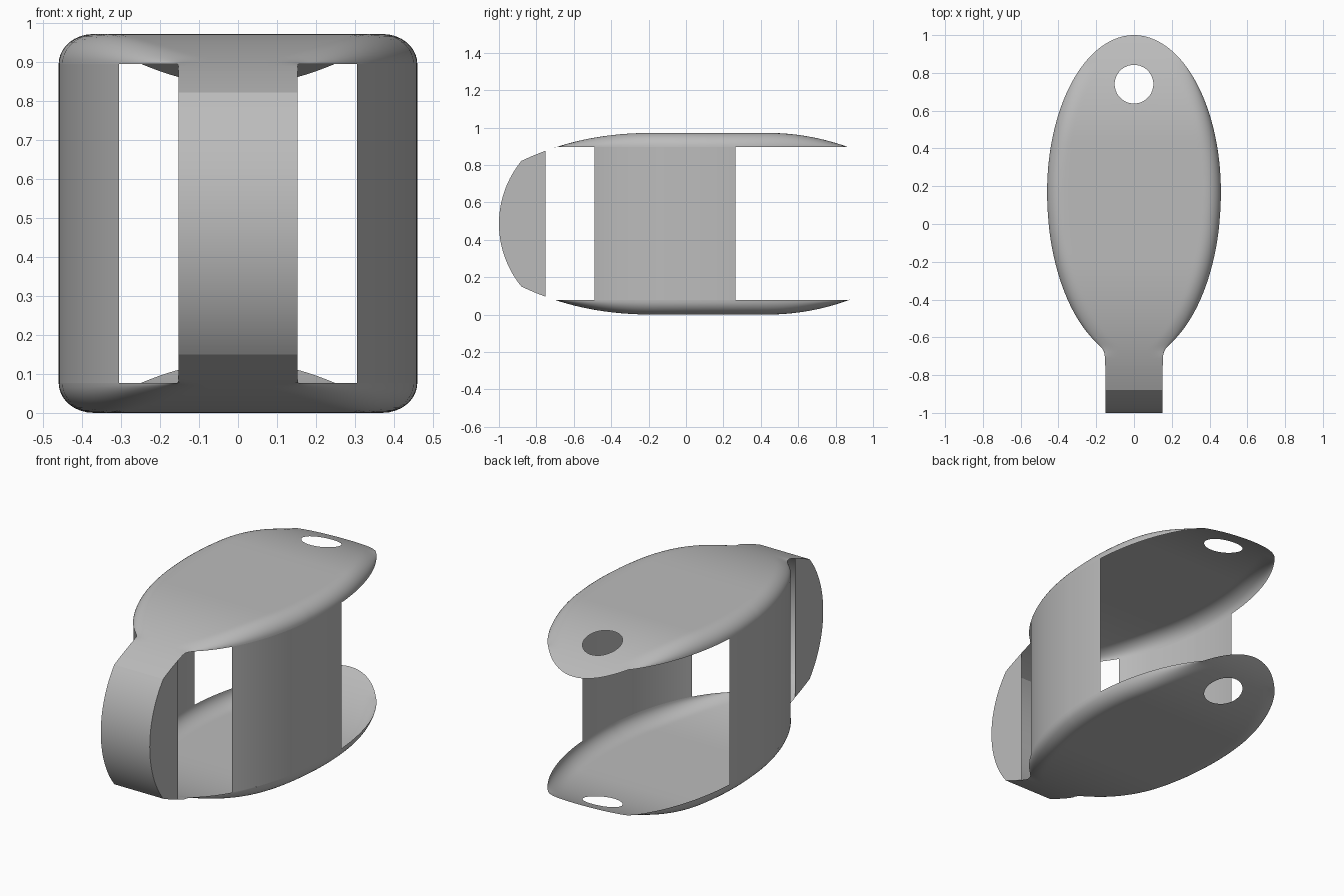
import bpy, bmesh, math
from mathutils import Vector

if "Cube" in bpy.data.objects:
    bpy.data.objects.remove(bpy.data.objects["Cube"], do_unlink=True)

HEIGHT = 0.972           # overall height
RIM = 0.895              # height where the walls meet the rounded rim
NECK = 0.152             # half width of the neck and nose
NOSE_BACK, SHOULDER = -0.75, -0.88

grey = bpy.data.materials.new("light_grey")
grey.use_nodes = True
colour = (0.5, 0.5, 0.5, 1)
grey.diffuse_color = colour
grey.node_tree.nodes["Principled BSDF"].inputs["Base Color"].default_value = colour


def half_width(y):
    """Egg-shaped plan outline that flares out of a narrow neck."""
    reach = 0.83 if y > 0.17 else 0.88
    e = 0.46 * math.sqrt(max(0, 1 - ((y - 0.17) / reach) ** 2))
    if y > 0:
        return e
    return 0.5 * (e + NECK + math.sqrt((e - NECK) ** 2 + 0.03 ** 2))


def crown(y):
    """Height of the shell along its centre line."""
    if y > 0.42:
        return HEIGHT - 0.132 * ((y - 0.42) / 0.58) ** 2.1
    if y < -0.15:
        return HEIGHT - 0.15 * ((-0.15 - y) / 0.73) ** 2.3
    return HEIGHT


def shell_height(x, y):
    """Crown height, rounded down to the rim near the outline."""
    w, h = half_width(y), crown(y)
    edge, r = min(h, RIM), max(min(0.09, w), 1e-5)
    d = max(0, min(1, (w - abs(x)) / r))
    return edge + (h - edge) * math.sqrt(max(0, 1 - (1 - d) ** 2))


def add_object(name, bm, angle=40):
    bmesh.ops.remove_doubles(bm, verts=bm.verts, dist=0.0004)
    mesh = bpy.data.meshes.new(name)
    bm.to_mesh(mesh)
    bm.free()
    mesh.materials.append(grey)
    ob = bpy.data.objects.new(name, mesh)
    bpy.context.collection.objects.link(ob)
    bpy.ops.object.select_all(action="DESELECT")
    ob.select_set(True)
    bpy.context.view_layer.objects.active = ob
    bpy.ops.object.shade_smooth_by_angle(angle=math.radians(angle))
    return ob


def grid(bm, rows):
    """Skin neighbouring rows of points with quads."""
    rows = [[bm.verts.new(p) for p in row] for row in rows]
    for a, b in zip(rows, rows[1:]):
        for i in range(len(a) - 1):
            bm.faces.new((a[i], a[i + 1], b[i + 1], b[i]))


def cut_round_hole(bm, centre, radius, sides=32):
    """Slice the faces around a circle by its tangents, then drop the middle."""
    def near(f, dist):
        return (f.calc_center_median().xy - centre.xy).length < dist
    for i in range(sides):
        a = math.tau * i / sides
        n = Vector((math.cos(a), math.sin(a), 0))
        faces = [f for f in bm.faces if near(f, radius * 1.5)]
        geom = set(faces)
        for f in faces:
            geom.update(f.edges)
            geom.update(f.verts)
        bmesh.ops.bisect_plane(bm, geom=list(geom), dist=1e-5,
                               plane_co=centre + n * radius, plane_no=n)
    inside = [f for f in bm.faces if near(f, radius * 0.999)]
    bmesh.ops.delete(bm, geom=inside, context="FACES")


# Upper and lower shells
front = [NOSE_BACK + (0.17 - NOSE_BACK) * i / 50 for i in range(50)]
rear = [0.17 + 0.83 * math.sin(math.pi / 2 * i / 44) for i in range(45)]
spread = [math.sin(math.pi * (i / 44 - 0.5)) for i in range(45)]
for name, lower in (("upper_shell", False), ("lower_shell", True)):
    bm = bmesh.new()
    rows = []
    for y in front + rear:
        xs = [half_width(y) * s for s in spread]
        rows.append([(x, y, shell_height(x, y)) for x in xs])
    grid(bm, rows)
    cut_round_hole(bm, Vector((0, 0.74, 0)), 0.102)
    if lower:
        for v in bm.verts:
            v.co.z = HEIGHT - v.co.z
        bmesh.ops.reverse_faces(bm, faces=bm.faces)
    add_object(name, bm)

# Curved side walls joining the shells
for name, side in (("left_wall", 1), ("right_wall", -1)):
    bm = bmesh.new()
    ys = [-0.49 + 0.755 * i / 32 for i in range(33)]
    grid(bm, [[(side * half_width(y), y, z) for y in ys[::side]]
              for z in (HEIGHT - RIM, RIM)])
    add_object(name, bm)

# Nose: rounded profile spanning the neck, closed on both sides
top = [(y, crown(y)) for y in
       [NOSE_BACK + (SHOULDER - NOSE_BACK) * i / 4 for i in range(4)]]
mid = HEIGHT / 2
rise = crown(SHOULDER) - mid
depth = 1 + SHOULDER
radius = (rise ** 2 + depth ** 2) / (2 * depth)
sweep = math.asin(rise / radius)
arc = [(radius - 1 - radius * math.cos(a), mid + radius * math.sin(a))
       for a in [sweep * (1 - i / 16) for i in range(33)]]
profile = top + arc + [(y, HEIGHT - z) for y, z in reversed(top)]
bm = bmesh.new()
grid(bm, [[(x, y, z) for y, z in profile] for x in (-NECK, NECK)])
for x in (-NECK, NECK):
    bm.faces.new([bm.verts.new((x, y, z)) for y, z in profile])
bmesh.ops.remove_doubles(bm, verts=bm.verts, dist=0.0004)
bmesh.ops.recalc_face_normals(bm, faces=bm.faces)
add_object("nose", bm, 15)
